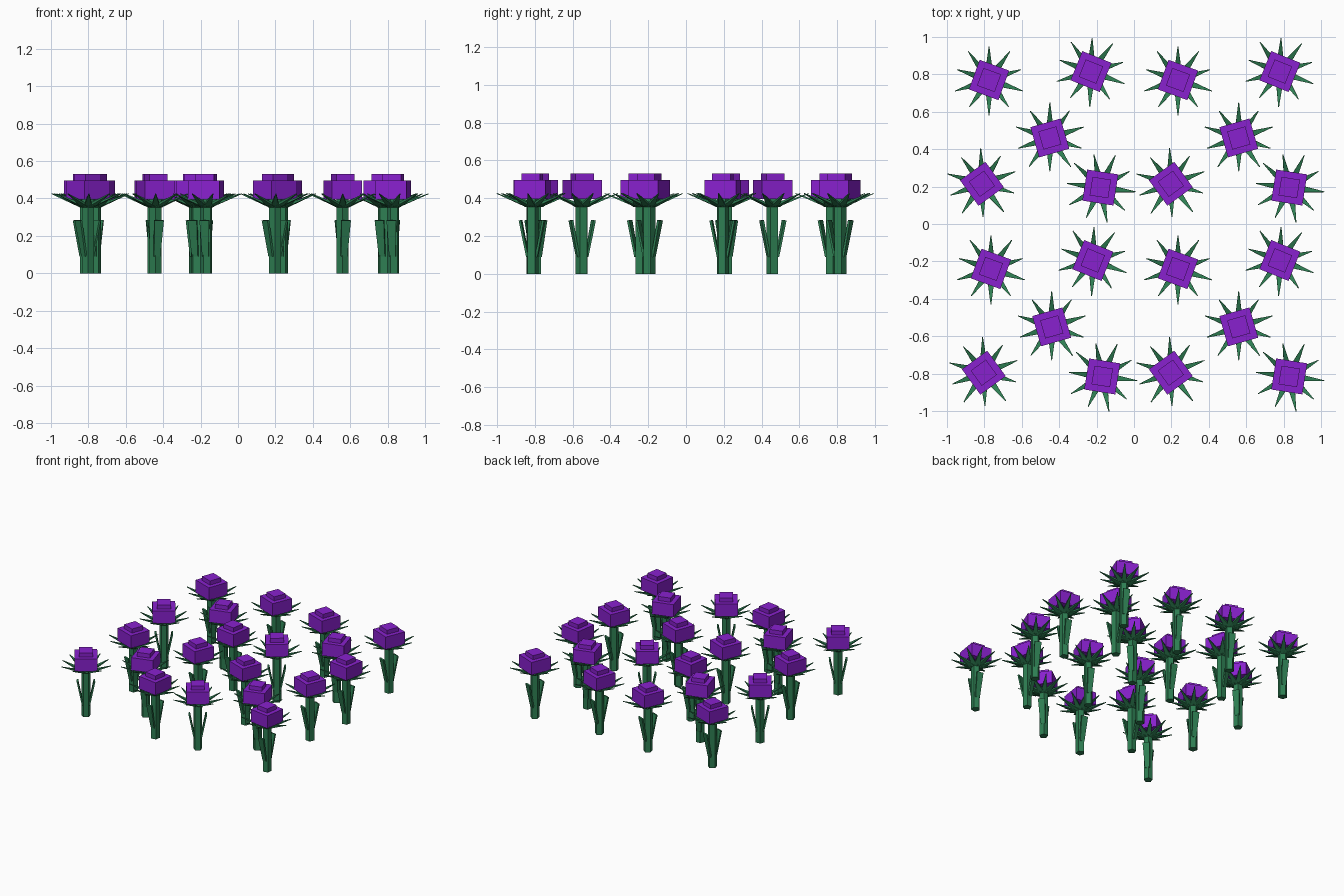
import bpy, bmesh
from math import radians, cos, sin, pi
from mathutils import Matrix, Vector

old = bpy.data.objects.get("Cube")
if old:
    bpy.data.objects.remove(old, do_unlink=True)


def material(name, rgb):
    m = bpy.data.materials.new(name)
    m.use_nodes = True
    m.diffuse_color = (*rgb, 1)
    m.node_tree.nodes["Principled BSDF"].inputs["Base Color"].default_value = (*rgb, 1)
    return m


green = material("leaf green", (0.027, 0.21, 0.085))
purple = material("petal purple", (0.25, 0.015, 0.62))


def finish(bm, name, mat):
    bmesh.ops.recalc_face_normals(bm, faces=bm.faces)
    mesh = bpy.data.meshes.new(name)
    bm.to_mesh(mesh)
    bm.free()
    mesh.materials.append(mat)
    return mesh


def block(bm, half, z0, z1):
    """Square block standing between two heights."""
    move = Matrix.Translation((0, 0, (z0 + z1) / 2))
    size = Matrix.Diagonal((2 * half, 2 * half, z1 - z0, 1))
    bmesh.ops.create_cube(bm, size=1, matrix=move @ size)


def blade(bm, angle, start, end, w0, w1, t0, t1):
    """Tapered bar from start to end, each given as (radius, height)."""
    a, b = Vector((start[0], 0, start[1])), Vector((end[0], 0, end[1]))
    along = (b - a).normalized()
    side = Vector((0, 1, 0))
    up = along.cross(side)
    turn = Matrix.Rotation(angle, 3, 'Z')
    rings = []
    for p, w, t in ((a, w0, t0), (b, w1, t1)):
        rings.append([bm.verts.new(turn @ (p + side * (i * w / 2) + up * (j * t / 2)))
                      for i, j in ((-1, -1), (1, -1), (1, 1), (-1, 1))])
    bm.faces.new(rings[0])
    bm.faces.new(rings[1])
    for k in range(4):
        n = (k + 1) % 4
        bm.faces.new((rings[0][k], rings[0][n], rings[1][n], rings[1][k]))


# Stem
bm = bmesh.new()
bmesh.ops.create_cone(bm, cap_ends=True, segments=5, radius1=0.034, radius2=0.034,
                      depth=0.4, matrix=Matrix.Translation((0, 0, 0.2)))
stem = finish(bm, "stem", green)

# Pair of upright stem leaves
bm = bmesh.new()
for angle in (0, pi):
    blade(bm, angle, (0.024, 0.09), (0.062, 0.283), 0.035, 0.052, 0.012, 0.012)
stem_leaves = finish(bm, "stem_leaves", green)

# Ring of ten pointed sepals
bm = bmesh.new()
for k in range(10):
    reach = 0.19 if k % 2 else 0.178
    blade(bm, radians(20 + 36 * k), (0.025, 0.36), (reach, 0.425),
          0.045, 0.004, 0.016, 0.004)
sepals = finish(bm, "sepals", green)

# Two-step blossom
bm = bmesh.new()
block(bm, 0.084, 0.395, 0.497)
block(bm, 0.05, 0.49, 0.53)
blossom = finish(bm, "blossom", purple)

# Five flowers in one patch: x, y, turn in degrees
patch = [(0.235, 0.77, 70), (0.78, 0.815, 68), (0.56, 0.46, 106),
         (0.197, 0.215, 36), (0.83, 0.195, 81)]
patch_offsets = [(0, 0), (-1.01, 0), (0, -1.01), (-1.0, -1.01)]

for dx, dy in patch_offsets:
    for x, y, turn in patch:
        for mesh in (stem, stem_leaves, sepals, blossom):
            ob = bpy.data.objects.new(mesh.name, mesh)
            ob.location = (x + dx, y + dy, 0)
            ob.rotation_euler.z = radians(turn)
            bpy.context.collection.objects.link(ob)
